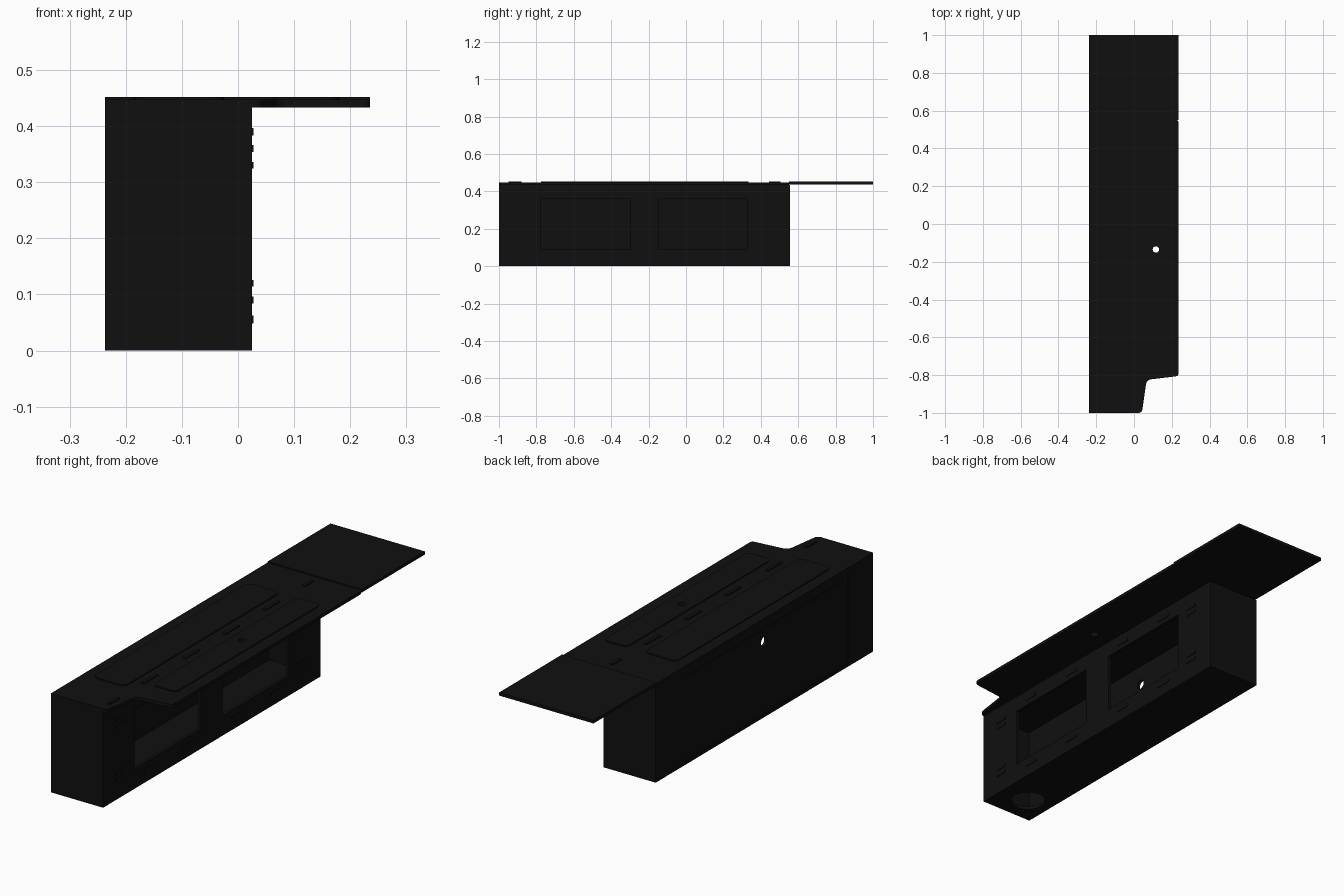
import bpy, bmesh, math
from mathutils import Vector

cube = bpy.data.objects.get("Cube")
if cube:
    bpy.data.objects.remove(cube)

black = bpy.data.materials.new("matte_black")
black.use_nodes = True
COLOUR = (0.005, 0.005, 0.005, 1)
black.diffuse_color = COLOUR
bsdf = black.node_tree.nodes["Principled BSDF"]
bsdf.inputs["Base Color"].default_value = COLOUR
bsdf.inputs["Roughness"].default_value = 0.8


def finish(bm, name):
    bmesh.ops.recalc_face_normals(bm, faces=bm.faces)
    mesh = bpy.data.meshes.new(name)
    bm.to_mesh(mesh)
    bm.free()
    mesh.materials.append(black)
    obj = bpy.data.objects.new(name, mesh)
    bpy.context.collection.objects.link(obj)
    return obj


def box(name, low, high):
    bm = bmesh.new()
    bmesh.ops.create_cube(bm, size=1)
    for v in bm.verts:
        v.co = [(a + b) / 2 + c * (b - a) for a, b, c in zip(low, high, v.co)]
    return finish(bm, name)


def rounded(points, radii, steps=6):
    """Round each corner of an outline with a quadratic bend."""
    result = []
    for i, (p, r) in enumerate(zip(points, radii)):
        p = Vector(p)
        if r == 0:
            result.append(p)
            continue
        a = p + (Vector(points[i - 1]) - p).normalized() * r
        b = p + (Vector(points[(i + 1) % len(points)]) - p).normalized() * r
        for s in range(steps + 1):
            t = s / steps
            result.append(a * (1 - t) ** 2 + p * 2 * t * (1 - t) + b * t * t)
    return result


def slab(name, outline, z0, z1):
    bm = bmesh.new()
    face = bm.faces.new([bm.verts.new((p.x, p.y, z0)) for p in outline])
    ext = bmesh.ops.extrude_face_region(bm, geom=[face])
    verts = [g for g in ext["geom"] if isinstance(g, bmesh.types.BMVert)]
    bmesh.ops.translate(bm, verts=verts, vec=(0, 0, z1 - z0))
    return finish(bm, name)


def cylinder(name, centre, radius, depth, axis="Z"):
    bm = bmesh.new()
    bmesh.ops.create_cone(bm, cap_ends=True, segments=32, radius1=radius,
                          radius2=radius, depth=depth)
    obj = finish(bm, name)
    obj.location = centre
    if axis == "X":
        obj.rotation_euler.y = math.pi / 2
    return obj


def cut(target, cutter):
    cutter.hide_render = True
    cutter.hide_viewport = True
    cutter.display_type = "WIRE"
    mod = target.modifiers.new(cutter.name, "BOOLEAN")
    mod.operation = "DIFFERENCE"
    mod.solver = "EXACT"
    mod.object = cutter


# Overall limits
X0, X1, XL = -0.237, 0.025, 0.235
Y0, Y1 = -1.0, 0.555
TOP, DECK, UNDER = 0.452, 0.447, 0.433
T = 0.015

# Hollow case from flat boards
floor = box("floor_board", (X0, Y0, 0), (X1, Y1, T))
box("front_board", (X0, Y0, T), (X1, Y0 + T, UNDER))
box("back_board", (X0, Y1 - T, T), (X1, Y1, UNDER))
plain = box("plain_side_board", (X0 + 0.002, Y0 + T, T), (X0 + T, Y1 - T, UNDER))
side = box("window_side_board", (X1 - T, Y0 + T, T), (X1, Y1 - T, UNDER))
panel = box("plain_side_panel", (X0, -0.8, 0.06), (X0 + 0.003, 0.33, 0.4))
for i, (a, b) in enumerate([(Y0 + T, -0.82), (0.35, Y1 - T)]):
    box(f"plain_side_end_{i}", (X0, a, T), (X0 + 0.003, b, UNDER))

# Two windows with tabs above and below
for i, (a, b) in enumerate([(-0.775, -0.3), (-0.145, 0.33)]):
    cut(side, box(f"window_cutter_{i}", (X1 - 0.05, a, 0.09), (X1 + 0.05, b, 0.36)))
    for z in (0.055, 0.39):
        for y in (a + 0.1, b - 0.1):
            box("window_tab", (X1 - 0.002, y - 0.035, z - 0.007),
                (X1 + 0.003, y + 0.035, z + 0.007))

# Paired tabs near both ends of the window side
for y in (-0.88, 0.42):
    for z in (0.09, 0.12, 0.33, 0.36):
        box("end_tab", (X1 - 0.002, y - 0.03, z - 0.006),
            (X1 + 0.003, y + 0.03, z + 0.006))

# Cable holes in the plain side and the floor
wall_hole = cylinder("wall_hole_cutter", (X0, -0.22, 0.342), 0.022, 0.1, "X")
cut(plain, wall_hole)
cut(panel, wall_hole)
cut(floor, cylinder("floor_hole_cutter", (-0.12, -0.87, 0), 0.075, 0.1))

# Top board with a notched front corner
outline = rounded(
    [(X0, Y0), (0.042, Y0), (0.067, -0.825), (XL, -0.805), (XL, Y1 - 0.005), (X0, Y1 - 0.005)],
    [0, 0.02, 0.025, 0.015, 0.012, 0])
deck = slab("top_board", outline, UNDER, DECK)

# Raised top panels with rounded corners
long_panel = slab("long_top_panel", rounded(
    [(-0.185, -0.775), (-0.025, -0.775), (-0.025, 0.335), (-0.185, 0.335)],
    [0.03] * 4), DECK - 0.002, TOP)
wing_panel = slab("wing_top_panel", rounded(
    [(0.062, -0.7), (0.18, -0.7), (0.18, 0.335), (0.062, 0.335)],
    [0.03] * 4), DECK - 0.002, TOP)

# Round hole through the wing
wing_hole = cylinder("wing_hole_cutter", (0.116, -0.135, 0.44), 0.017, 0.1)
cut(deck, wing_hole)
cut(wing_panel, wing_hole)

# Row of joint tabs along the top
for y, length in [(-0.915, 0.07), (-0.655, 0.1), (-0.36, 0.1), (-0.075, 0.1),
                  (0.215, 0.1), (0.475, 0.06)]:
    box("top_joint_tab", (0.01, y - length / 2, DECK - 0.002),
        (0.025, y + length / 2, TOP))

# Rear flap continuing the top
box("rear_flap", (X0, Y1 - 0.005, 0.438), (XL, 1.0, TOP))
